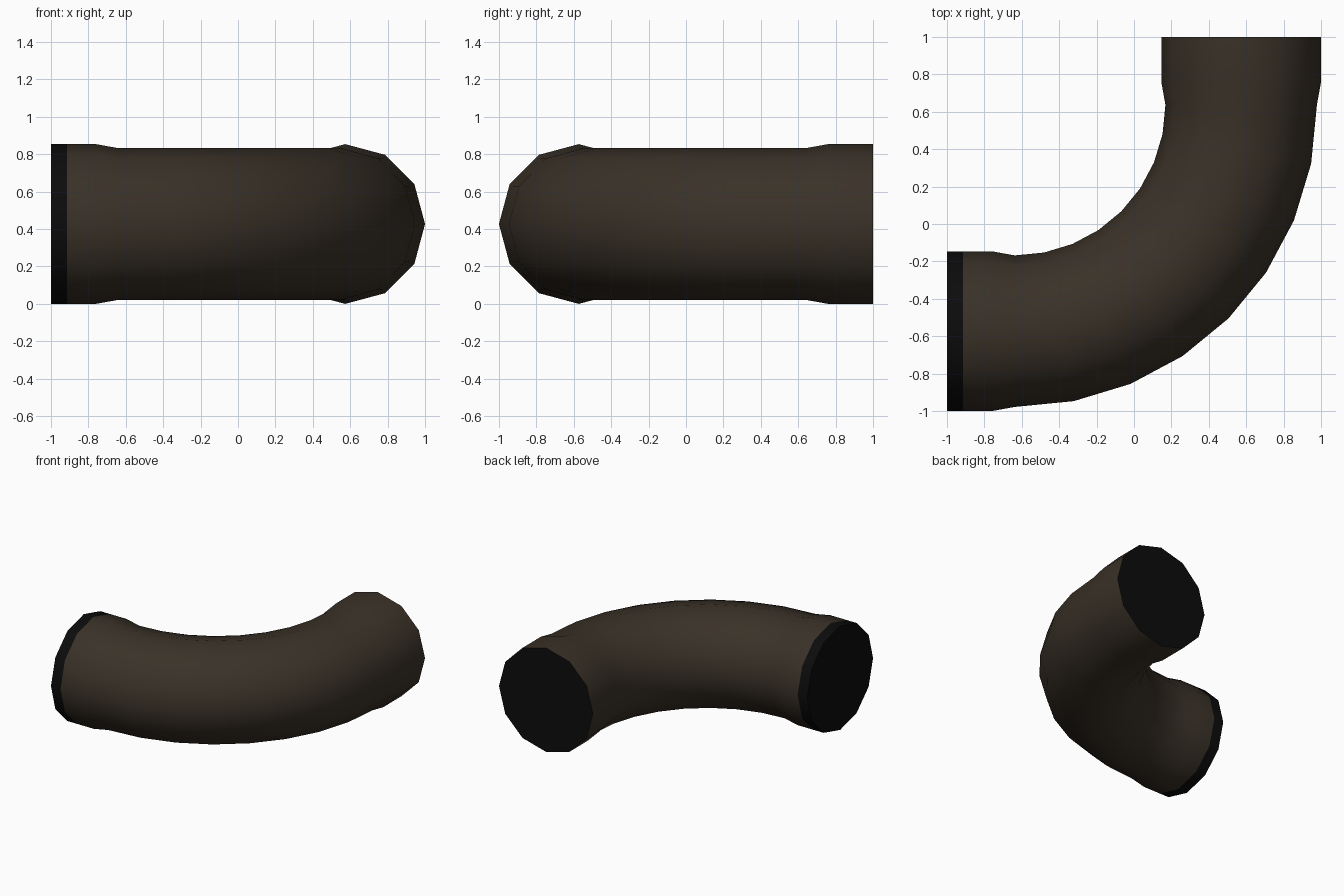
import bpy, bmesh, math
from mathutils import Vector

if "Cube" in bpy.data.objects:
    bpy.data.objects.remove(bpy.data.objects["Cube"])

SIDES = 12
R_END, R_MID = 0.427, 0.405      # collar and bend radii
BEND = 1.21                      # centreline bend radius
PIVOT = Vector((-0.637, 0.637, R_END))


def material(name, rgb):
    m = bpy.data.materials.new(name)
    m.diffuse_color = (*rgb, 1)
    m.use_nodes = True
    m.node_tree.nodes["Principled BSDF"].inputs["Base Color"].default_value = m.diffuse_color
    return m


# Stations along the pipe: (centre, outward direction, radius)
stations = []
for x in (-1.0, -0.913, -0.76):
    stations.append((Vector((x, -0.573, R_END)), Vector((0, -1, 0)), R_END))
for i in range(9):
    a = math.radians(-90 + 11.25 * i)
    out = Vector((math.cos(a), math.sin(a), 0))
    stations.append((PIVOT + out * BEND, out, R_MID))
for y in (0.76, 1.0):
    stations.append((Vector((0.573, y, R_END)), Vector((1, 0, 0)), R_END))

# Sweep a twelve-sided section through the stations
bm = bmesh.new()
rings = []
for centre, out, r in stations:
    ring = []
    for k in range(SIDES):
        t = 2 * math.pi * k / SIDES
        ring.append(bm.verts.new(centre + out * r * math.cos(t) + Vector((0, 0, r * math.sin(t)))))
    rings.append(ring)
for j in range(len(rings) - 1):
    for k in range(SIDES):
        n = (k + 1) % SIDES
        f = bm.faces.new((rings[j][k], rings[j][n], rings[j + 1][n], rings[j + 1][k]))
        f.material_index = 1 if j == 0 else 0   # dark band at the left end

# Dark end caps
for ring in (rings[0], rings[-1]):
    bm.faces.new(ring).material_index = 1
bmesh.ops.recalc_face_normals(bm, faces=bm.faces)

mesh = bpy.data.meshes.new("pipe_elbow")
bm.to_mesh(mesh)
bm.free()
mesh.materials.append(material("dark brown", (0.042, 0.031, 0.021)))
mesh.materials.append(material("black", (0.0035, 0.0035, 0.0035)))
pipe = bpy.data.objects.new("pipe_elbow", mesh)
bpy.context.collection.objects.link(pipe)

# Smooth wall, crisp rims
bpy.context.view_layer.objects.active = pipe
pipe.select_set(True)
bpy.ops.object.shade_smooth_by_angle(angle=math.radians(45))
